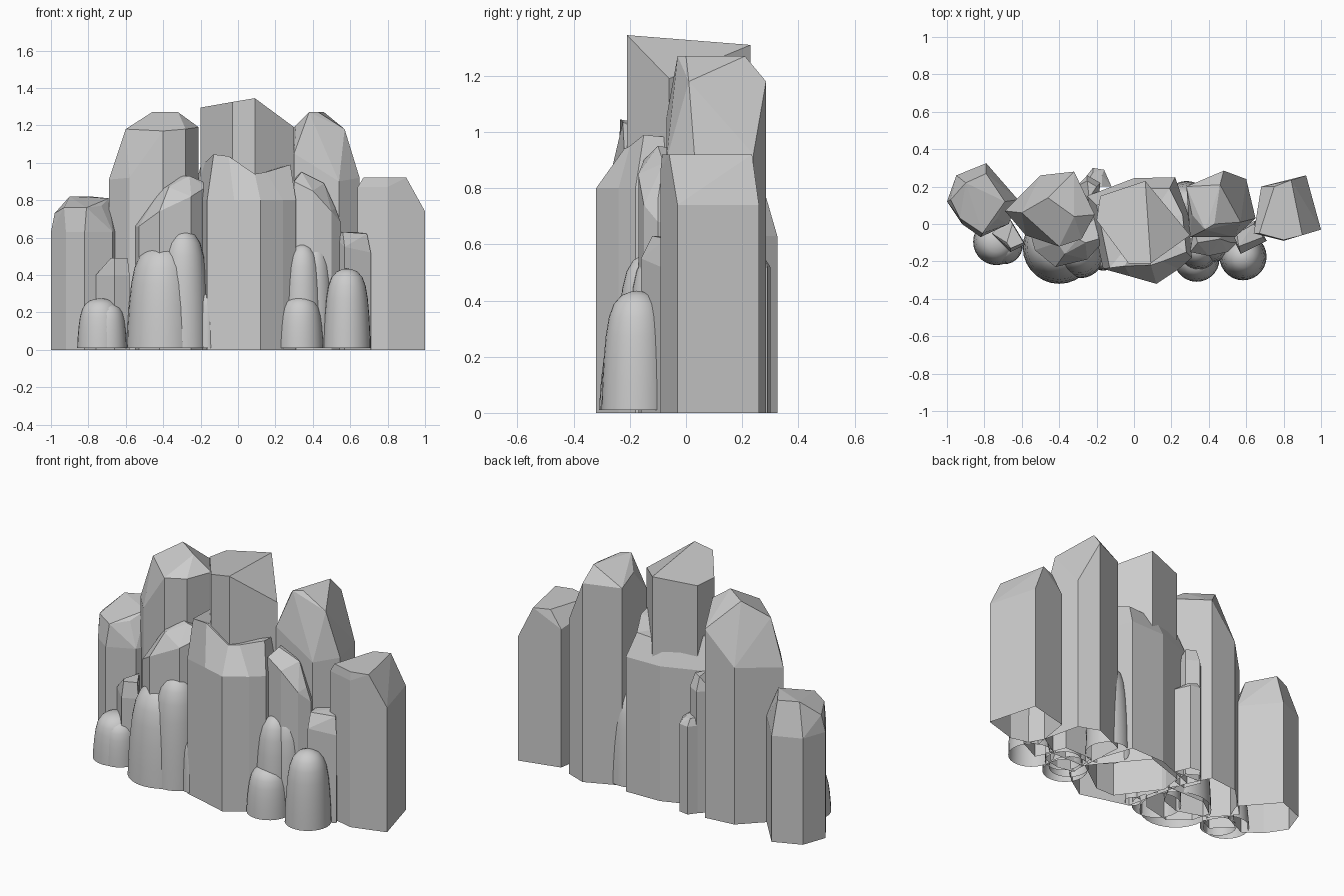
import bpy, bmesh, math

if "Cube" in bpy.data.objects:
    bpy.data.objects.remove(bpy.data.objects["Cube"])


def finish(name, bm, smooth=False):
    bmesh.ops.recalc_face_normals(bm, faces=bm.faces)
    mesh = bpy.data.meshes.new(name)
    bm.to_mesh(mesh)
    bm.free()
    for p in mesh.polygons:
        p.use_smooth = smooth
    obj = bpy.data.objects.new(name, mesh)
    bpy.context.collection.objects.link(obj)
    return obj


def rock(name, foot, walls, top):
    """Faceted column: footprint, wall height(s) and crown points, open underneath."""
    if not isinstance(walls, (list, tuple)):
        walls = [walls] * len(foot)
    bm = bmesh.new()
    pts = [(x, y, 0) for x, y in foot]
    pts += [(x, y, z) for (x, y), z in zip(foot, walls)] + list(top)
    for p in pts:
        bm.verts.new(p)
    bmesh.ops.convex_hull(bm, input=bm.verts)
    loose = [v for v in bm.verts if not v.link_faces]
    bmesh.ops.delete(bm, geom=loose, context='VERTS')
    base = [f for f in bm.faces if all(v.co.z < 1e-4 for v in f.verts)]
    bmesh.ops.delete(bm, geom=base, context='FACES')
    bmesh.ops.dissolve_limit(bm, angle_limit=math.radians(5), verts=bm.verts, edges=bm.edges)
    return finish(name, bm)


def loft_rock(name, foot, wall, crown):
    """Column whose crown ring may rise and fall around the rim."""
    bm = bmesh.new()
    rings = [[bm.verts.new((x, y, z)) for x, y in foot] for z in (0, wall)]
    rings.append([bm.verts.new(p) for p in crown])
    n = len(foot)
    for a, b in zip(rings, rings[1:]):
        for i in range(n):
            j = (i + 1) % n
            bm.faces.new((a[i], a[j], b[j], b[i]))
    mid = bm.verts.new((0.06, 0.0, 0.93))
    for i in range(n):
        bm.faces.new((rings[2][i], rings[2][(i + 1) % n], mid))
    return finish(name, bm)


PROFILE = [(1, 0), (.98, .2), (.94, .42), (.88, .62), (.79, .78),
           (.65, .89), (.44, .96), (.2, .99)]


def dome(name, x, y, r, h, n=28):
    """Smooth rounded mound, open underneath."""
    bm = bmesh.new()
    rings = [[bm.verts.new((x + r * s * math.cos(2 * math.pi * i / n),
                            y + r * s * math.sin(2 * math.pi * i / n),
                            0.01 + t * (h - 0.01))) for i in range(n)] for s, t in PROFILE]
    tip = bm.verts.new((x, y, h))
    for a, b in zip(rings, rings[1:]):
        for i in range(n):
            j = (i + 1) % n
            bm.faces.new((a[i], a[j], b[j], b[i]))
    for i in range(n):
        bm.faces.new((rings[-1][i], rings[-1][(i + 1) % n], tip))
    return finish(name, bm, True)


# tall back row, left to right
rock("far_left_column",
     [(-1, .12), (-.95, .26), (-.79, .325), (-.62, .13), (-.67, .0), (-.82, -.07), (-.92, .0)],
     .63, [(-.98, .13, .73), (-.9, .22, .82), (-.79, .27, .82), (-.69, .12, .81),
           (-.73, .03, .77), (-.81, -.05, .76), (-.93, .03, .76)])
rock("left_tall_column",
     [(-.69, .07), (-.5, .26), (-.32, .28), (-.21, .05), (-.28, -.08), (-.4, -.12), (-.58, -.06)],
     [.91, .93, 1.12, 1.19, 1.18, 1.17, .92],
     [(-.6, .06, 1.18), (-.46, .14, 1.27), (-.32, .04, 1.27)])
rock("centre_tall_column",
     [(.09, -.21), (-.03, -.21), (-.2, .02), (-.18, .15), (.06, .23), (.3, -.06)],
     [1.345, 1.325, 1.295, 1.29, 1.31, 1.19], [])
rock("right_tall_column",
     [(.3, -.07), (.28, .2), (.48, .285), (.6, .24), (.65, .03), (.54, -.07)],
     [1.05, 1.17, 1.18, .92, .92, .9],
     [(.31, .05, 1.2), (.38, -.03, 1.27), (.43, .0, 1.27), (.46, .21, 1.27),
      (.57, .01, 1.18)])
rock("far_right_column",
     [(1, -.03), (.8, -.09), (.64, -.05), (.68, .2), (.92, .26)],
     [.74, .87, .87, .82, .74],
     [(.9, -.06, .92), (.8, -.085, .92), (.67, -.05, .92), (.75, .2, .92), (.84, .235, .92)])

# broad middle column running through to the back
loft_rock("centre_front_column",
          [(-.165, -.24), (-.02, -.28), (.12, -.32), (.24, -.24), (.31, -.18), (.29, .05),
           (.22, .25), (.0, .245), (-.25, .15)],
          .8,
          [(-.13, -.235, 1.045), (-.05, -.225, 1.035), (.09, -.22, .94), (.15, -.2, .95),
           (.28, -.15, .99), (.26, .05, .97), (.19, .19, .93), (.01, .19, .92), (-.2, .1, .98)])

# shorter columns around the middle
rock("left_front_column",
     [(-.56, -.03), (-.53, -.14), (-.42, -.23), (-.25, -.19), (-.17, -.1), (-.2, .05), (-.45, .05)],
     [.66, .66, .74, .82, .87, .85, .7],
     [(-.41, -.1, .86), (-.37, -.16, .87), (-.3, -.08, .93), (-.26, -.1, .93), (-.19, -.08, .9)])
rock("right_front_column",
     [(.3, -.15), (.4, -.17), (.5, -.15), (.55, -.1), (.5, .02), (.32, .02)],
     [.9, .85, .74, .68, .68, .9],
     [(.34, -.1, .95), (.46, -.08, .89), (.32, -.02, .94), (.52, -.1, .76)])
rock("right_small_column",
     [(.57, -.16), (.71, -.09), (.65, .02), (.52, -.06)],
     [.55, .52, .52, .6],
     [(.56, -.12, .63), (.69, -.07, .62), (.64, .0, .63), (.55, -.05, .63)])
rock("left_small_column",
     [(-.76, -.05), (-.66, -.15), (-.58, -.11), (-.67, .04)],
     .4, [(-.68, -.1, .49), (-.66, -.13, .49), (-.59, -.1, .49), (-.65, .0, .49)])
rock("back_column",
     [(-.19, .12), (-.18, .22), (-.25, .26), (-.31, .2), (-.27, .1)],
     .72, [(-.2, .2, .8), (-.25, .23, .8), (-.24, .14, .8)])
rock("back_small_column",
     [(-.29, .21), (-.22, .3), (-.16, .29), (-.12, .2)],
     .52, [(-.22, .275, .56), (-.17, .26, .55), (-.26, .21, .56), (-.17, .2, .56)])

# smooth mounds at the foot
for name, x, y, r, h in [
    ("far_left_mound", -.735, -.095, .125, .275),
    ("far_left_mound_inner", -.695, -.115, .1, .25),
    ("left_mound_low", -.4, -.125, .195, .56),
    ("left_mound_high", -.29, -.155, .135, .64),
    ("centre_mound", -.165, -.205, .045, .3),
    ("right_mound_low", .335, -.187, .122, .285),
    ("right_mound_high", .345, -.14, .11, .565),
    ("right_mound_inner", .41, -.11, .1, .57),
    ("far_right_mound", .583, -.175, .126, .435),
    ("back_mound", .28, .11, .12, .55),
]:
    dome(name, x, y, r, h)
